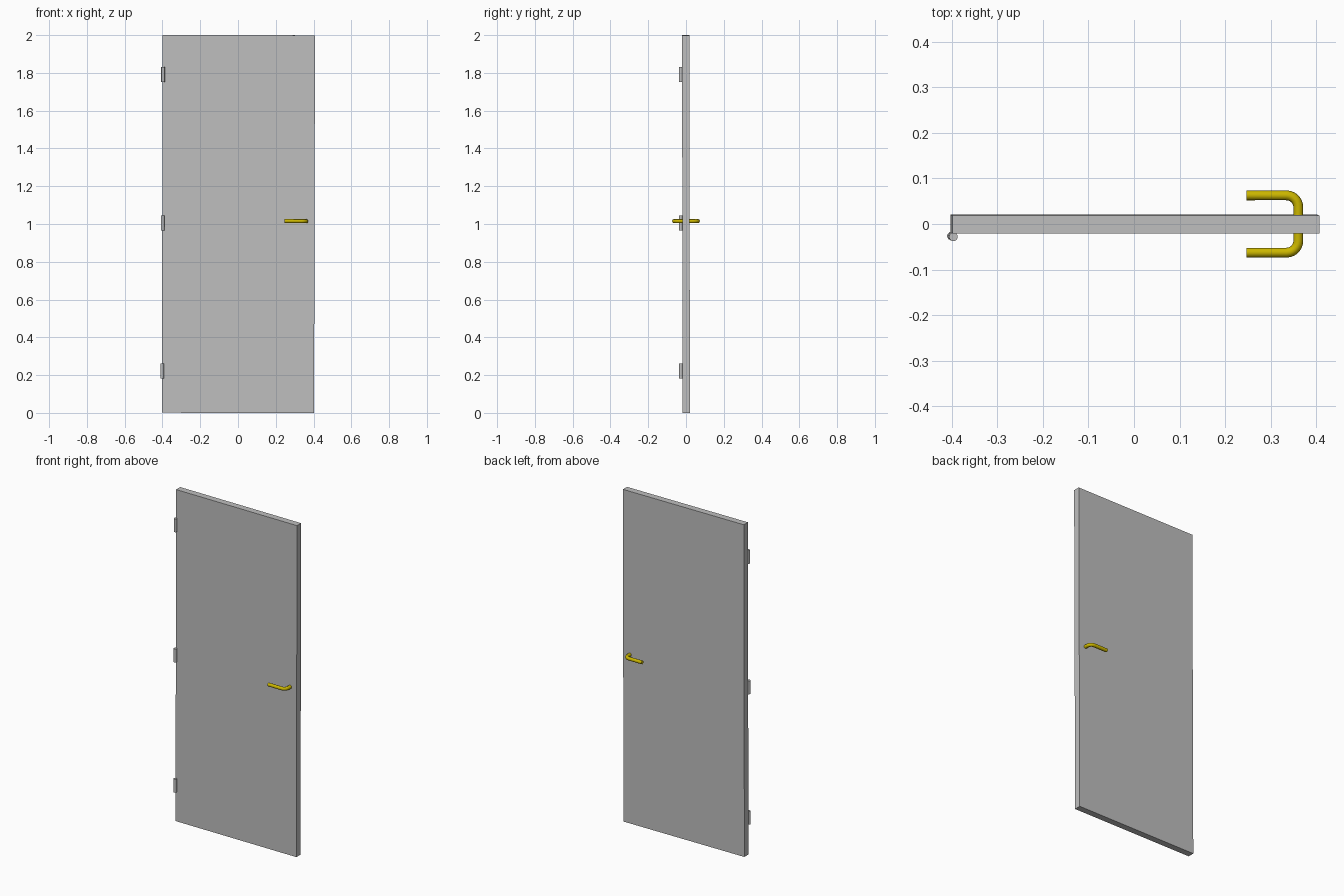
import bpy
import math
from mathutils import Euler, Matrix, Vector

cube = bpy.data.objects.get("Cube")
if cube:
    bpy.data.objects.remove(cube, do_unlink=True)


def make_material(name, color):
    mat = bpy.data.materials.new(name)
    mat.use_nodes = True
    mat.diffuse_color = color
    mat.node_tree.nodes["Principled BSDF"].inputs["Base Color"].default_value = color
    return mat


grey = make_material("door_grey", (0.52, 0.52, 0.52, 1))
brass = make_material("brass_yellow", (0.60, 0.47, 0.0, 1))

# The whole door leans very slightly about its middle
middle = Matrix.Translation((0, 0, 1))
lean = middle @ Euler((0.001, 0.0025, 0)).to_matrix().to_4x4() @ middle.inverted()


def finish(obj, name, mat, smooth=False):
    obj.name = name
    obj.data.materials.clear()
    obj.data.materials.append(mat)
    if smooth:
        bpy.ops.object.shade_smooth_by_angle(angle=math.radians(50))
    obj.matrix_world = lean @ obj.matrix_basis


# Door slab
bpy.ops.mesh.primitive_cube_add(size=1, location=(0.002, 0, 1))
slab = bpy.context.object
slab.scale = (0.806, 0.039, 2.0)
bpy.ops.object.transform_apply(location=False, rotation=False, scale=True)
finish(slab, "door_slab", grey)

# Hinge barrels on the front left edge
for name, z in (("lower", 0.22), ("middle", 1.005), ("upper", 1.79)):
    bpy.ops.mesh.primitive_cylinder_add(
        vertices=16, radius=0.0095, depth=0.08, location=(-0.399, -0.0275, z))
    finish(bpy.context.object, name + "_hinge", grey, True)

# Lever handle: one bent rod running through the door
REACH, SPINDLE_X, TIP_X, BEND = 0.063, 0.361, 0.247, 0.026
path = [Vector((TIP_X, -REACH, 0))]
for side in (-1, 1):
    centre = Vector((SPINDLE_X - BEND, side * (REACH - BEND), 0))
    arc = []
    for i in range(7):
        a = math.radians(90 * i / 6)
        arc.append(centre + BEND * Vector((math.sin(a), side * math.cos(a), 0)))
    path += arc if side < 0 else arc[::-1]
path.append(Vector((TIP_X, REACH, 0)))

curve = bpy.data.curves.new("handle_path", "CURVE")
curve.dimensions = "3D"
curve.bevel_depth = 0.0108
curve.bevel_resolution = 2
curve.use_fill_caps = True
spline = curve.splines.new("POLY")
spline.points.add(len(path) - 1)
for point, co in zip(spline.points, path):
    point.co = (*co, 1)
handle = bpy.data.objects.new("lever_handle", curve)
bpy.context.collection.objects.link(handle)
handle.location = (0, 0, 1.016)
bpy.ops.object.select_all(action="DESELECT")
handle.select_set(True)
bpy.context.view_layer.objects.active = handle
bpy.ops.object.convert(target="MESH")
finish(bpy.context.object, "lever_handle", brass, True)
